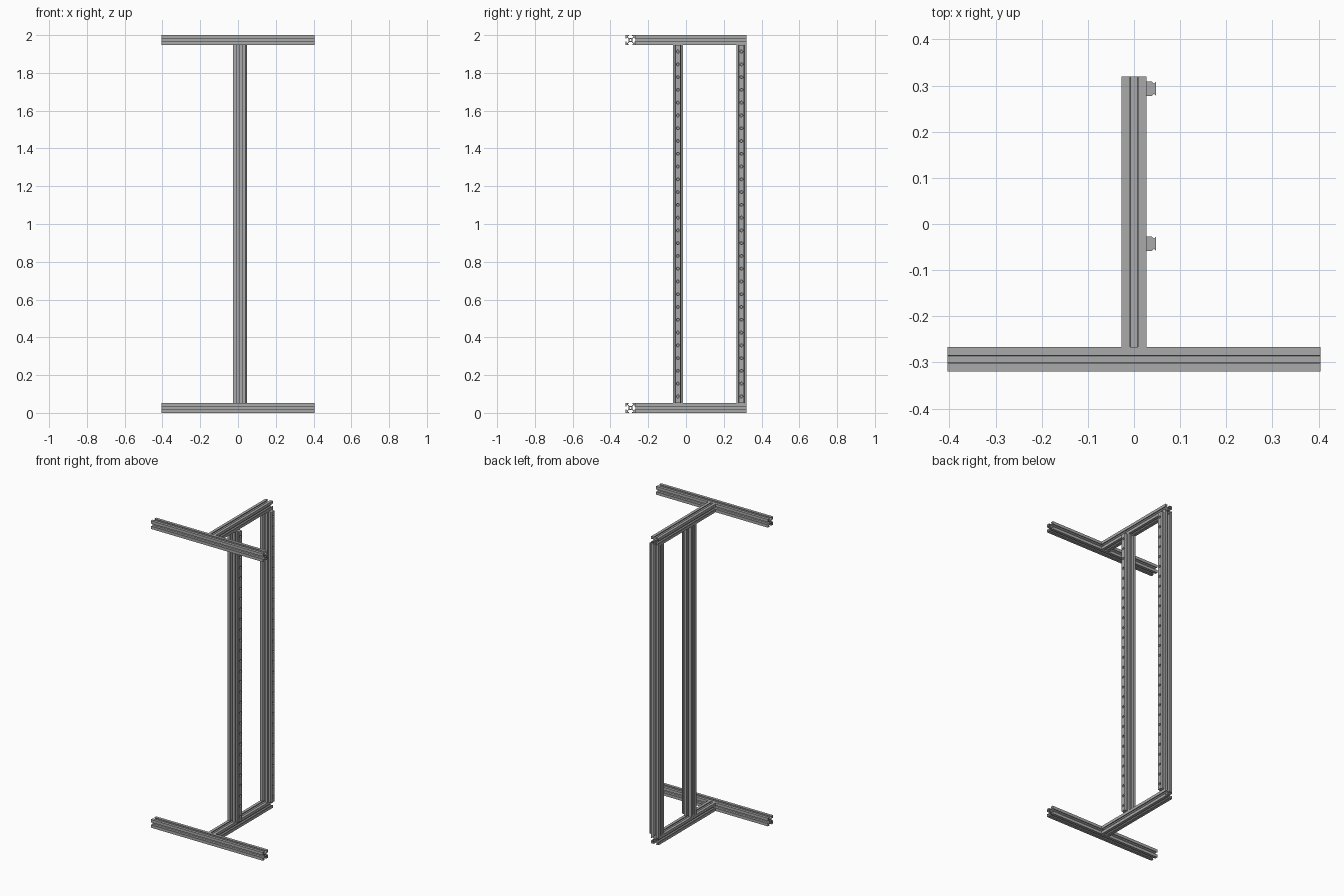
import bpy, bmesh, math
from mathutils import Matrix

if "Cube" in bpy.data.objects:
    bpy.data.objects.remove(bpy.data.objects["Cube"], do_unlink=True)

MM = 2 / 750            # one millimetre in model units
W = 20 * MM             # beam width
TOP = 2.0
FRONT, BACK = -0.32, 0.32
HALF_X = 0.404
UPRIGHT_LEN = TOP - 2 * W
HOLES = 28

metal = bpy.data.materials.new("aluminium grey")
metal.use_nodes = True
GREY = (0.4, 0.4, 0.4, 1)
metal.diffuse_color = GREY
metal.node_tree.nodes["Principled BSDF"].inputs["Base Color"].default_value = GREY


def add_object(name, mesh):
    ob = bpy.data.objects.new(name, mesh)
    bpy.context.scene.collection.objects.link(ob)
    return ob


def extrusion(name, loops, length):
    """Extrude flat outlines (extra loops become holes) along z, centred."""
    cu = bpy.data.curves.new(name + "_outline", 'CURVE')
    cu.dimensions, cu.fill_mode, cu.extrude = '2D', 'BOTH', length / 2
    for loop in loops:
        sp = cu.splines.new('POLY')
        sp.points.add(len(loop) - 1)
        sp.use_cyclic_u = True
        for p, (x, y) in zip(sp.points, loop):
            p.co = (x * MM, y * MM, 0, 1)
    tmp = add_object(name + "_outline", cu)
    bpy.context.view_layer.update()
    dg = bpy.context.evaluated_depsgraph_get()
    mesh = bpy.data.meshes.new_from_object(tmp.evaluated_get(dg))
    bpy.data.objects.remove(tmp, do_unlink=True)
    bm = bmesh.new()
    bm.from_mesh(mesh)
    bmesh.ops.remove_doubles(bm, verts=bm.verts, dist=1e-5)
    bmesh.ops.recalc_face_normals(bm, faces=bm.faces)
    bm.to_mesh(mesh)
    bm.free()
    mesh.name = name
    mesh.materials.clear()
    mesh.materials.append(metal)
    for f in mesh.polygons:
        f.material_index = 0
        f.use_smooth = False
    return add_object(name, mesh)


# Slotted beam section: one side, repeated four times, plus a centre bore
side = [(10, -10), (10, -3.1), (8.2, -3.1), (8.2, -5.6), (6.6, -5.6), (3.9, -2.8),
        (3.9, 2.8), (6.6, 5.6), (8.2, 5.6), (8.2, 3.1), (10, 3.1)]
section = []
for k in range(4):
    c, s = round(math.cos(k * math.pi / 2)), round(math.sin(k * math.pi / 2))
    section += [(x * c - y * s, x * s + y * c) for x, y in side]
bore = [(2.1 * math.cos(a * math.tau / 16), 2.1 * math.sin(a * math.tau / 16))
        for a in range(16)]


def beam(name, length, axis, location):
    ob = extrusion(name, [section, bore], length)
    turn = {'X': Matrix.Rotation(math.pi / 2, 4, 'Y'),
            'Y': Matrix.Rotation(math.pi / 2, 4, 'X'), 'Z': Matrix()}[axis]
    ob.data.transform(turn)
    ob.location = location
    return ob


# Bottom and top T-shaped frames
for level, z in (("bottom", W / 2), ("top", TOP - W / 2)):
    beam(level + "_cross_beam", 2 * HALF_X, 'X', (0, FRONT + W / 2, z))
    beam(level + "_depth_beam", BACK - FRONT - W, 'Y', (0, W / 2, z))


# Row of cylinders that cuts the screw holes
def hole_cutter(name, radius, x0, x1):
    bm = bmesh.new()
    pitch = UPRIGHT_LEN / HOLES
    for i in range(HOLES):
        z = (i + 0.5) * pitch - UPRIGHT_LEN / 2
        m = Matrix.Translation(((x0 + x1) / 2 * MM, 0, z)) @ Matrix.Rotation(math.pi / 2, 4, 'Y')
        bmesh.ops.create_cone(bm, cap_ends=True, segments=16, radius1=radius * MM,
                              radius2=radius * MM, depth=(x1 - x0) * MM, matrix=m)
    mesh = bpy.data.meshes.new(name)
    bm.to_mesh(mesh)
    bm.free()
    mesh.materials.append(metal)
    ob = add_object(name, mesh)
    ob.hide_render = True
    ob.hide_viewport = True
    ob.display_type = 'WIRE'
    return ob


# Guide rail section: wide foot, grooved flanks, chamfered head
half_rail = [(0, 5.8), (4.6, 5.8), (6, 4.3), (6.6, 4.3), (7.6, 5.5), (8, 5.2)]
rail_section = half_rail + [(x, -y) for x, y in reversed(half_rail)]

# Uprights with a guide rail on the left face
for place, y in (("middle", -0.043), ("back", BACK - W / 2)):
    beam(place + "_upright", UPRIGHT_LEN, 'Z', (0, y, TOP / 2))
    rail = extrusion(place + "_guide_rail", [rail_section], UPRIGHT_LEN)
    rail.location = (W / 2, y, TOP / 2)
    for kind, radius, x0, x1 in (("counterbore", 3, 3.5, 9), ("screw_hole", 1.75, -1, 5)):
        cutter = hole_cutter(place + "_" + kind + "_cutter", radius, x0, x1)
        cutter.location = rail.location
        mod = rail.modifiers.new(kind, 'BOOLEAN')
        mod.operation, mod.solver, mod.object = 'DIFFERENCE', 'EXACT', cutter
